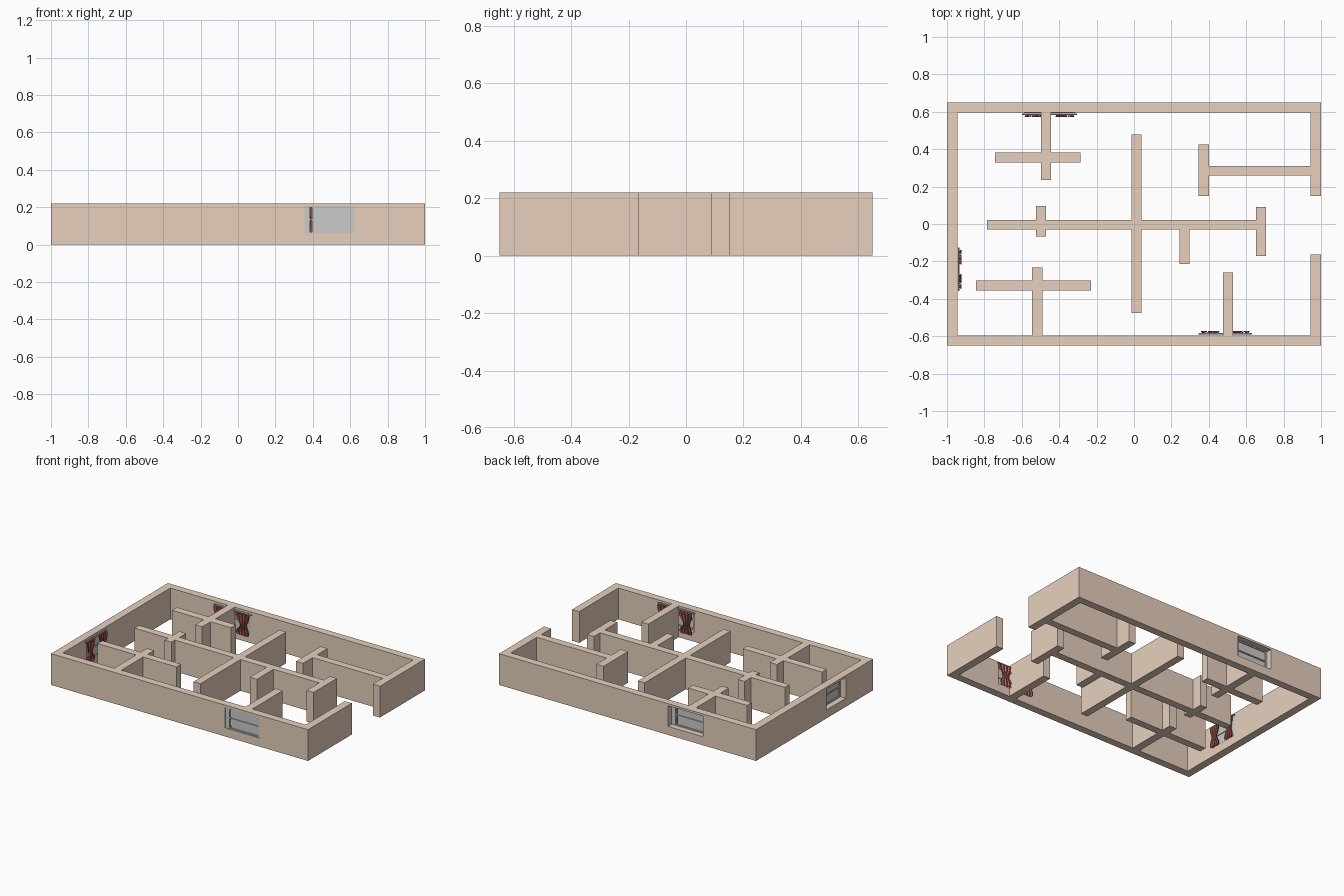
import bpy, bmesh, math
from mathutils import Matrix

if "Cube" in bpy.data.objects:
    bpy.data.objects.remove(bpy.data.objects["Cube"])

H = 0.22


def material(name, rgb):
    m = bpy.data.materials.new(name)
    m.diffuse_color = (*rgb, 1)
    m.use_nodes = True
    m.node_tree.nodes["Principled BSDF"].inputs["Base Color"].default_value = m.diffuse_color
    return m


plaster = material("plaster", (0.80, 0.63, 0.51))
fabric = material("red_fabric", (0.50, 0.13, 0.11))


def make_object(name, bm, mat=None, matrix=None):
    me = bpy.data.meshes.new(name)
    bm.to_mesh(me)
    bm.free()
    ob = bpy.data.objects.new(name, me)
    bpy.context.collection.objects.link(ob)
    if mat:
        me.materials.append(mat)
    if matrix:
        ob.matrix_world = matrix
    return ob


# Wall plan: x0, x1, y0, y1
walls = [
    (-1, 1, 0.597, 0.65), (-1, 1, -0.65, -0.597), (-1, -0.945, -0.65, 0.65),   # outer shell
    (0.945, 1, 0.15, 0.65), (0.945, 1, -0.65, -0.163),                         # sides of entrance
    (-0.013, 0.04, -0.475, 0.478), (-0.785, 0.707, -0.03, 0.022),              # central cross
    (-0.523, -0.47, -0.068, 0.095), (0.653, 0.707, -0.17, 0.09),
    (0.243, 0.297, -0.215, 0.0),
    (0.345, 0.40, 0.15, 0.425), (0.345, 0.96, 0.258, 0.31),                    # back right room
    (-0.497, -0.443, 0.235, 0.62), (-0.743, -0.285, 0.328, 0.383),             # back left room
    (-0.545, -0.49, -0.62, -0.232), (-0.845, -0.23, -0.355, -0.303),           # front left room
    (0.475, 0.53, -0.597, -0.26),                                              # front right divider
]
# Window openings: centre, half width, outward wall origin, rotation, frame recess
Z0, Z1 = 0.06, 0.205
windows = [
    ("front", 0.488, -0.65, 0.133, 0, 0.004),
    ("back", -0.452, 0.65, 0.136, math.pi, 0.040),
    ("left", -1.0, -0.242, 0.106, -math.pi / 2, 0.040),
]
holes = [(0.355, 0.621, -0.65, -0.597), (-0.588, -0.316, 0.597, 0.65),
         (-1, -0.945, -0.348, -0.136)]


# One welded wall mesh, made from the filled cells of the plan
def build_walls():
    rects = walls + holes
    xs = sorted({v for r in rects for v in r[:2]})
    ys = sorted({v for r in rects for v in r[2:]})
    zs = [0, Z0, Z1, H]
    inside = lambda r, x, y: r[0] < x < r[1] and r[2] < y < r[3]
    filled = set()
    for i in range(len(xs) - 1):
        for j in range(len(ys) - 1):
            x, y = (xs[i] + xs[i + 1]) / 2, (ys[j] + ys[j + 1]) / 2
            if any(inside(r, x, y) for r in walls):
                hole = any(inside(r, x, y) for r in holes)
                filled |= {(i, j, k) for k in range(3) if not (hole and k == 1)}
    bm = bmesh.new()
    verts = {}

    def vert(c):
        if c not in verts:
            verts[c] = bm.verts.new((xs[c[0]], ys[c[1]], zs[c[2]]))
        return verts[c]

    for cell in filled:
        for axis in range(3):
            for side in (0, 1):
                near = list(cell)
                near[axis] += 2 * side - 1
                if tuple(near) in filled:
                    continue
                quad = []
                for a, b in ((0, 0), (1, 0), (1, 1), (0, 1)):
                    c = list(cell)
                    c[axis] += side
                    c[(axis + 1) % 3] += a
                    c[(axis + 2) % 3] += b
                    quad.append(vert(tuple(c)))
                bm.faces.new(quad if side else quad[::-1])
    bmesh.ops.dissolve_limit(bm, angle_limit=0.01, verts=bm.verts[:], edges=bm.edges[:])
    make_object("walls", bm, plaster)


def add_box(bm, x0, x1, y0, y1, z0, z1):
    m = Matrix.Translation(((x0 + x1) / 2, (y0 + y1) / 2, (z0 + z1) / 2)) @ \
        Matrix.Diagonal((x1 - x0, y1 - y0, z1 - z0, 1))
    bmesh.ops.create_cube(bm, size=1, matrix=m)


# Window: local x runs along the wall, local y points into the house
def build_window(name, w, y, matrix):
    bm = bmesh.new()
    mid = (Z0 + Z1) / 2
    slit = -w + 0.030
    add_box(bm, -w, slit, y, y + 0.016, Z0, Z1)                   # left stile
    add_box(bm, w - 0.012, w, y, y + 0.016, Z0, Z1)               # right stile
    for z0, z1 in ((Z0, Z0 + 0.008), (mid - 0.004, mid + 0.004), (Z1 - 0.008, Z1)):
        add_box(bm, slit, w - 0.012, y, y + 0.016, z0, z1)        # rails
    add_box(bm, slit + 0.010, w - 0.012, y + 0.007, y + 0.011, Z0 + 0.008, Z1 - 0.008)  # pane
    make_object(name + "_window", bm, None, matrix)


# Pleated curtain gathered at the waist, mirrored to a pair, on a rod
def build_curtains(name, w, matrix):
    bm = bmesh.new()
    nu, nz = 16, 10
    profile = [0.80, 0.92, 0.88, 0.70, 0.50, 0.48, 0.62, 0.78, 0.90, 0.97, 1.0]
    width = w * 0.80
    grid = []
    for k in range(nz + 1):
        s = profile[k]
        centre = -w - 0.004 + width * (0.5 - 0.12 * (1 - s))
        row = []
        for i in range(nu + 1):
            t = i / nu
            row.append(bm.verts.new((centre + (t - 0.5) * width * s,
                                     0.071 + 0.008 * math.sin(t * math.pi * 8 + 0.8),
                                     0.050 + 0.150 * k / nz)))
        grid.append(row)
    for a, b in zip(grid, grid[1:]):
        for i in range(nu):
            bm.faces.new((a[i], a[i + 1], b[i + 1], b[i]))
    ob = make_object(name + "_curtains", bm, fabric, matrix)
    ob.modifiers.new("pair", "MIRROR").use_mirror_merge = False
    ob.modifiers.new("cloth", "SOLIDIFY").thickness = 0.002

    bm = bmesh.new()
    m = Matrix.Translation((0, 0.063, 0.203)) @ Matrix.Rotation(math.pi / 2, 4, "Y")
    bmesh.ops.create_cone(bm, cap_ends=True, segments=8, radius1=0.005, radius2=0.005,
                          depth=2 * w + 0.02, matrix=m)
    make_object(name + "_curtain_rod", bm, None, matrix)


build_walls()
for name, x, y, w, angle, recess in windows:
    place = Matrix.Translation((x, y, 0)) @ Matrix.Rotation(angle, 4, "Z")
    build_window(name, w, recess, place)
    build_curtains(name, w, place)
